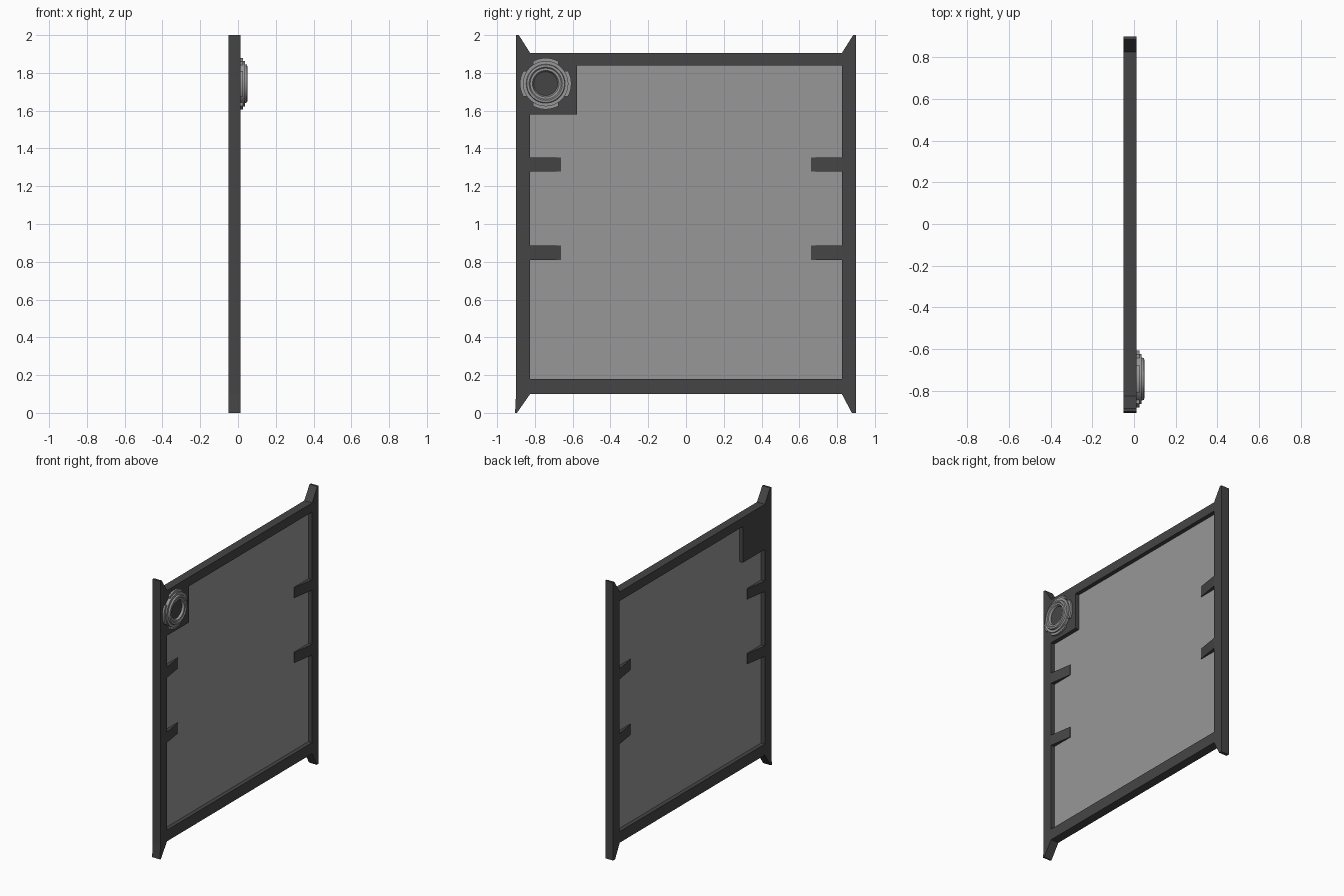
import bpy
import bmesh
import math

if "Cube" in bpy.data.objects:
    bpy.data.objects.remove(bpy.data.objects["Cube"])

BACK, FRONT = -0.05, 0.0125
PANE = (BACK + FRONT) / 2


def material(name, grey):
    mat = bpy.data.materials.new(name)
    mat.use_nodes = True
    color = (grey, grey, grey, 1)
    mat.diffuse_color = color
    mat.node_tree.nodes["Principled BSDF"].inputs["Base Color"].default_value = color
    return mat


dark = material("dark grey frame", 0.06)
light = material("light grey pane", 0.31)
metal = material("grey metal", 0.31)


def finish(name, bm, mat):
    bmesh.ops.recalc_face_normals(bm, faces=bm.faces)
    mesh = bpy.data.meshes.new(name)
    bm.to_mesh(mesh)
    bm.free()
    mesh.materials.append(mat)
    obj = bpy.data.objects.new(name, mesh)
    bpy.context.collection.objects.link(obj)
    return obj


def prism(name, outline, x0, x1, mat):
    """Extrude a (y, z) outline along x."""
    bm = bmesh.new()
    face = bm.faces.new([bm.verts.new((x0, y, z)) for y, z in outline])
    out = bmesh.ops.extrude_face_region(bm, geom=[face])
    moved = [v for v in out["geom"] if isinstance(v, bmesh.types.BMVert)]
    bmesh.ops.translate(bm, verts=moved, vec=(x1 - x0, 0, 0))
    return finish(name, bm, mat)


def box(name, y0, y1, z0, z1, x0, x1, mat):
    return prism(name, [(y0, z0), (y1, z0), (y1, z1), (y0, z1)], x0, x1, mat)


def lathe(name, profile, center, mat, steps=48):
    """Spin a (radius, x) profile around an axis parallel to x."""
    bm = bmesh.new()
    verts = [bm.verts.new((x, r, 0)) for r, x in profile]
    edges = [bm.edges.new(pair) for pair in zip(verts, verts[1:])]
    bmesh.ops.spin(bm, geom=verts + edges, axis=(1, 0, 0), cent=(0, 0, 0),
                   angle=math.tau, steps=steps)
    bmesh.ops.remove_doubles(bm, verts=bm.verts, dist=0.0001)
    bmesh.ops.translate(bm, verts=bm.verts, vec=(0, *center))
    return finish(name, bm, mat)


# Side posts with flared, pointed ends
for name, s, foot_out, foot_in in (("front_post", -1, 0.905, 0.895),
                                   ("rear_post", 1, 0.9, 0.878)):
    outline = [(0.9, 2), (0.885, 2), (0.825, 1.905), (0.825, 0.1),
               (foot_in, 0), (foot_out, 0), (0.9, 0.1)]
    prism(name, [(s * y, z) for y, z in outline], BACK, FRONT, dark)

# Rails and corner block
box("top_rail", -0.825, 0.825, 1.84, 1.905, BACK, FRONT, dark)
box("bottom_rail", -0.825, 0.825, 0.1, 0.18, BACK, FRONT, dark)
box("corner_block", -0.825, -0.577, 1.58, 1.84, BACK, FRONT, dark)

# Pane
box("pane", -0.825, 0.825, 0.18, 1.84, PANE - 0.002, PANE + 0.002, light)

# Clips tapering from the posts down to the pane
for side, s in (("front", -1), ("rear", 1)):
    for level, z in (("lower", 0.81), ("upper", 1.277)):
        clip = box(f"{side}_{level}_clip", s * 0.825, s * 0.662, z, z + 0.076,
                   BACK, FRONT, dark)
        for v in clip.data.vertices:
            if abs(v.co.y) < 0.7:
                v.co.x = PANE + (v.co.x - PANE) * 0.2

# Round badge: lobed base plate, stepped ring and dark recess
CENTER = (-0.743, 1.743)
lobes = []
for i in range(96):
    a = math.tau * i / 96
    r = 0.136 if math.cos(4 * a) > -0.6 else 0.12
    lobes.append((CENTER[0] + r * math.cos(a), CENTER[1] + r * math.sin(a)))
prism("badge_base", lobes, FRONT - 0.002, 0.026, metal)
ring = lathe("badge_ring", [(0.12, 0.02), (0.12, 0.036), (0.103, 0.036), (0.1, 0.048),
                            (0.088, 0.05), (0.082, 0.044), (0.07, 0.044),
                            (0.062, 0.026)], CENTER, metal)
lathe("badge_recess", [(0.064, 0.026), (0.064, 0.029), (0, 0.029)], CENTER, dark)

bpy.context.view_layer.objects.active = ring
ring.select_set(True)
bpy.ops.object.shade_smooth_by_angle(angle=math.radians(25))
